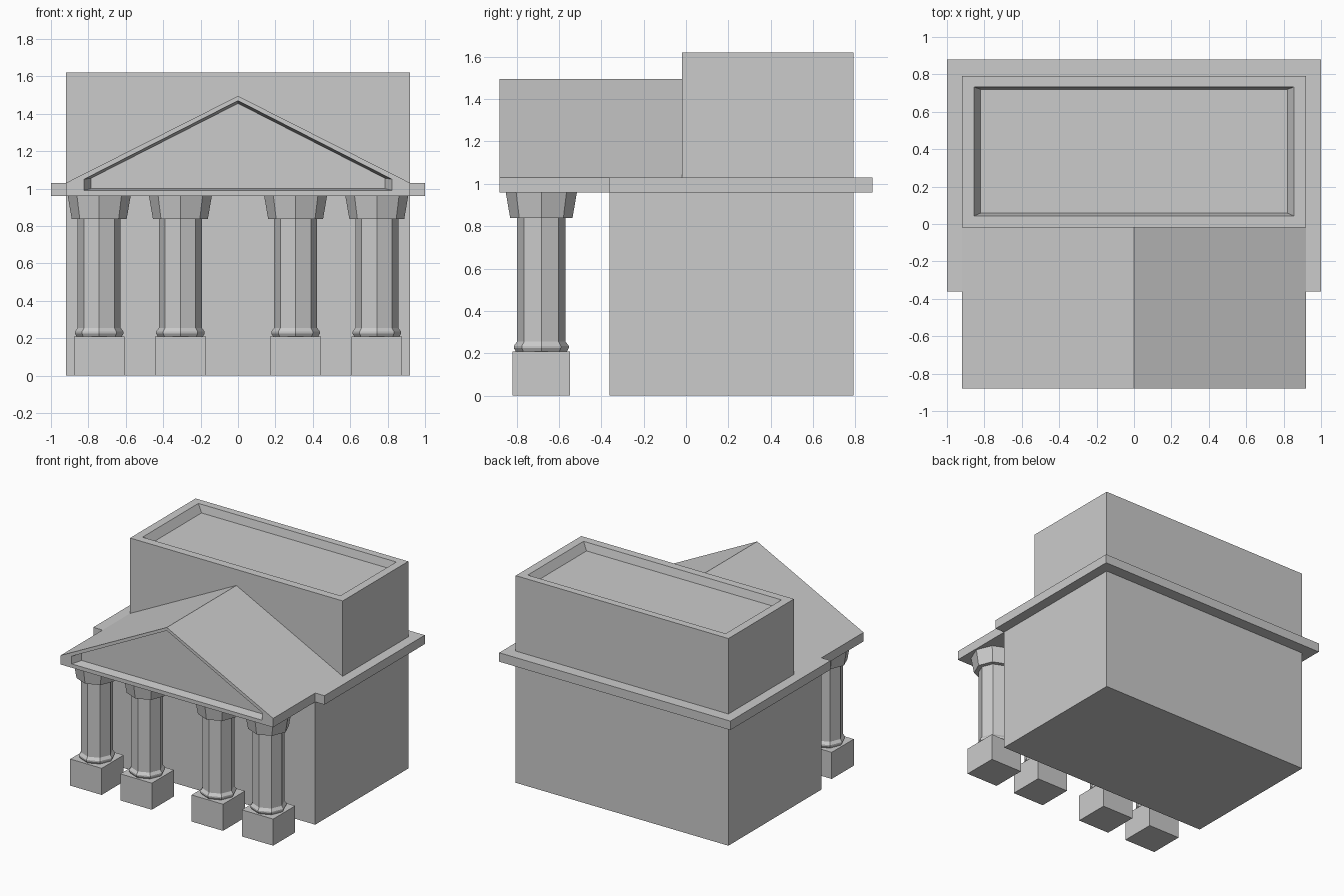
import bpy, bmesh
from math import cos, sin, pi

if "Cube" in bpy.data.objects:
    bpy.data.objects.remove(bpy.data.objects["Cube"])


def loft(name, rings):
    """Skin a stack of equal-sized point rings and cap both ends."""
    bm = bmesh.new()
    loops = [[bm.verts.new(p) for p in ring] for ring in rings]
    for a, b in zip(loops, loops[1:]):
        n = len(a)
        for i in range(n):
            j = (i + 1) % n
            bm.faces.new((a[i], a[j], b[j], b[i]))
    bm.faces.new(loops[0][::-1])
    bm.faces.new(loops[-1])
    bmesh.ops.recalc_face_normals(bm, faces=bm.faces)
    me = bpy.data.meshes.new(name)
    bm.to_mesh(me)
    bm.free()
    ob = bpy.data.objects.new(name, me)
    bpy.context.collection.objects.link(ob)
    return ob


def rect(hx, y0, y1, z, cx=0):
    return [(cx - hx, y0, z), (cx + hx, y0, z), (cx + hx, y1, z), (cx - hx, y1, z)]


def gable(hx, z0, z1, apex, y):
    return [(-hx, y, z0), (hx, y, z0), (hx, y, z1), (0, y, apex), (-hx, y, z1)]


def octagon(cx, cy, r, z):
    return [(cx + r * cos(i * pi / 4), cy + r * sin(i * pi / 4), z) for i in range(8)]


# Main hall and the cornice slab around it
loft("main_hall", [rect(0.92, -0.36, 0.79, z) for z in (0, 0.96)])
loft("cornice", [rect(1.0, -0.36, 0.88, z) for z in (0.96, 1.03)])

# Upper storey with sunken roof
loft("upper_storey", [
    rect(0.92, -0.02, 0.79, 1.03),
    rect(0.92, -0.02, 0.79, 1.62),
    rect(0.856, 0.043, 0.733, 1.62),
    rect(0.82, 0.058, 0.72, 1.56),
])

# Portico roof with recessed pediment
loft("portico_roof", [
    gable(0.92, 0.96, 1.03, 1.495, -0.02),
    gable(0.92, 0.96, 1.03, 1.495, -0.88),
    gable(0.823, 0.99, 1.05, 1.47, -0.88),
    gable(0.786, 1.0, 1.055, 1.455, -0.81),
])

# Four octagonal columns on square plinths: (radius, height) profile
PROFILE = [(0.12, 0.208), (0.13, 0.225), (0.13, 0.235), (0.115, 0.255),
           (0.115, 0.838), (0.147, 0.838), (0.168, 0.96)]
CY = -0.683
for n, cx in enumerate((-0.742, -0.308, 0.308, 0.742), 1):
    loft(f"plinth_{n}", [rect(0.136, CY - 0.136, CY + 0.136, z, cx) for z in (0, 0.208)])
    loft(f"column_{n}", [octagon(cx, CY, r, z) for r, z in PROFILE])
